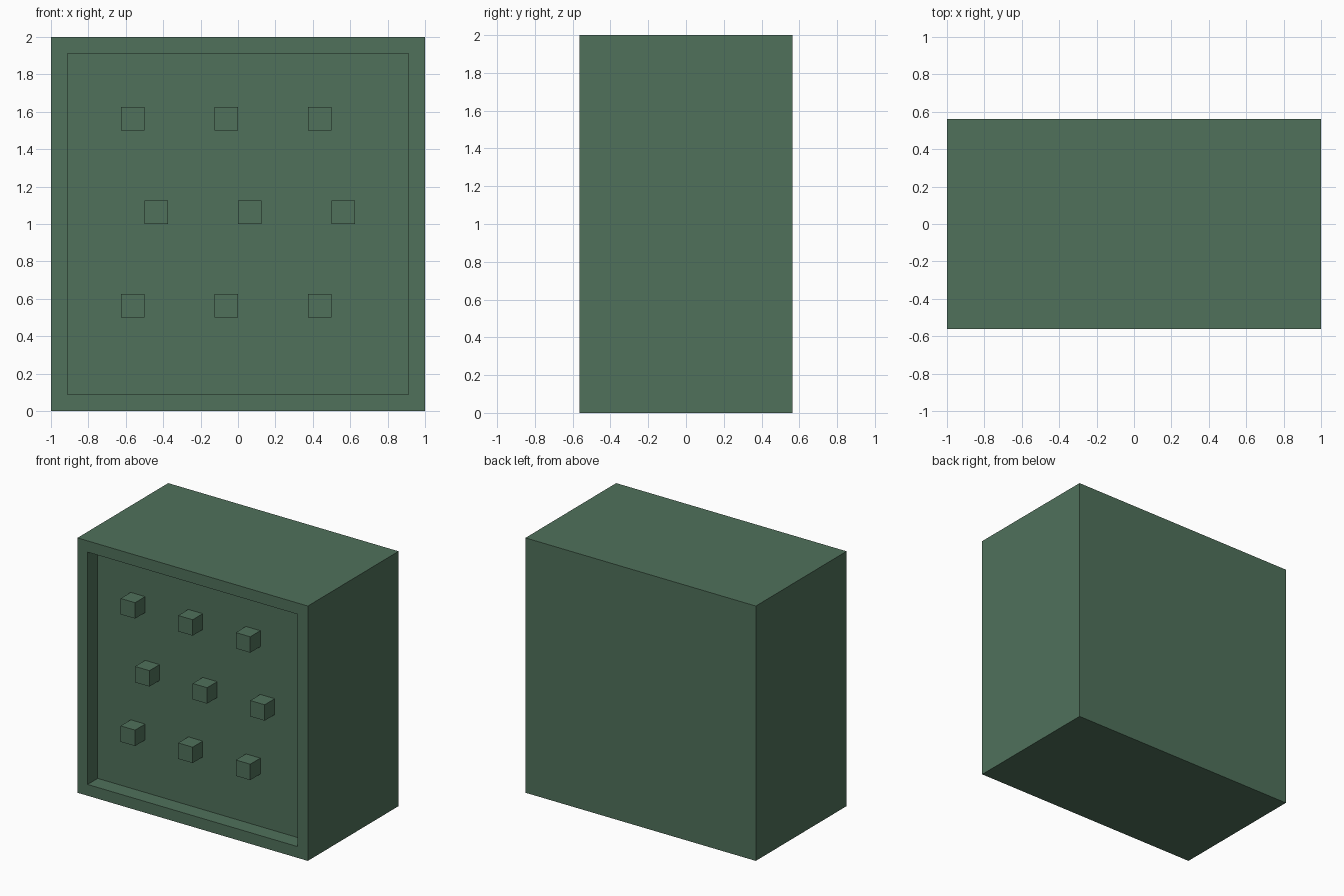
import bpy, bmesh
from mathutils import Vector

if "Cube" in bpy.data.objects:
    bpy.data.objects.remove(bpy.data.objects["Cube"])

green = bpy.data.materials.new("muted green")
green.diffuse_color = (0.08, 0.165, 0.105, 1)
green.use_nodes = True
green.node_tree.nodes["Principled BSDF"].inputs["Base Color"].default_value = green.diffuse_color


def make_object(name, bm):
    mesh = bpy.data.meshes.new(name)
    bm.to_mesh(mesh)
    bm.free()
    mesh.materials.append(green)
    obj = bpy.data.objects.new(name, mesh)
    bpy.context.collection.objects.link(obj)
    return obj


def box(lo, hi):
    bm = bmesh.new()
    bmesh.ops.create_cube(bm, size=1)
    lo, hi = Vector(lo), Vector(hi)
    bmesh.ops.scale(bm, vec=hi - lo, verts=bm.verts)
    bmesh.ops.translate(bm, vec=(lo + hi) / 2, verts=bm.verts)
    bm.normal_update()
    return bm


def front_face(bm):
    return min(bm.faces, key=lambda f: f.calc_center_median().y)


HALF_DEPTH = 0.5625
U = 0.125  # rim width, recess depth and stud size

# Case with a shallow recess sunk into the front
bm = box((-1, -HALF_DEPTH, 0), (1, HALF_DEPTH, 2))
panel = front_face(bm)
bmesh.ops.inset_individual(bm, faces=[panel], thickness=U)
ret = bmesh.ops.extrude_discrete_faces(bm, faces=[panel])
bmesh.ops.translate(bm, vec=(0, U, 0), verts=ret["faces"][0].verts)
make_object("case", bm)

# Staggered studs, flush with the front rim
for z, x_start in ((0.5, -0.625), (1.0, -0.5), (1.5, -0.625)):
    for i in range(3):
        x = x_start + 0.5 * i
        stud = box((x, -HALF_DEPTH, z), (x + U, -HALF_DEPTH + U, z + U))
        # Drop the hidden face against the recess
        back = max(stud.faces, key=lambda f: f.calc_center_median().y)
        bmesh.ops.delete(stud, geom=[back], context='FACES_ONLY')
        make_object("stud", stud)
